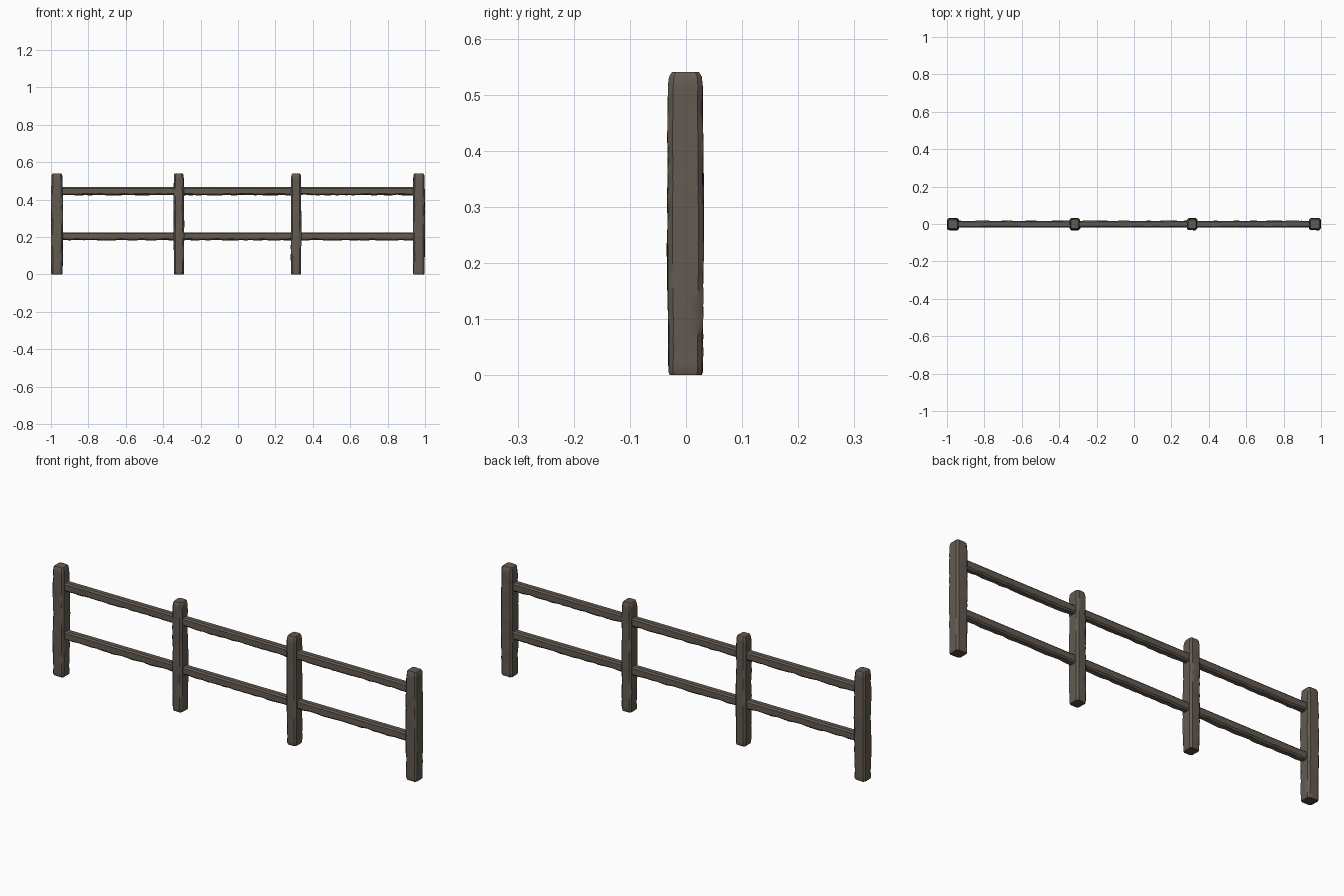
import bpy, bmesh, math, random
from mathutils import Vector, noise

if "Cube" in bpy.data.objects:
    bpy.data.objects.remove(bpy.data.objects["Cube"])

random.seed(4)


def material(name, rgb):
    m = bpy.data.materials.new(name)
    m.diffuse_color = (*rgb, 1)
    m.use_nodes = True
    m.node_tree.nodes["Principled BSDF"].inputs["Base Color"].default_value = m.diffuse_color
    return m


WOOD = material("weathered_wood", (0.125, 0.104, 0.084))
DARK = material("dark_end_grain", (0.075, 0.062, 0.050))


def section(a, b, bevel, sides=3):
    """Rounded rectangle with half sizes a and b, with extra points along each side."""
    corners = [(a, -b + bevel), (a, b - bevel), (a - bevel, b), (-a + bevel, b),
               (-a, b - bevel), (-a, -b + bevel), (-a + bevel, -b), (a - bevel, -b)]
    pts = []
    for i in range(0, 8, 2):
        p, q = Vector(corners[i]), Vector(corners[i + 1])
        pts += [p.lerp(q, k / sides) for k in range(sides + 1)]
    return pts


def loft(name, stations, outline, place, rough):
    """Skin rings of an outline along a length; rough moves each ring point."""
    bm = bmesh.new()
    rings = []
    for t, scale in stations:
        rings.append([bm.verts.new(place(rough(p * scale, t), t)) for p in outline])
    n = len(outline)
    for r0, r1 in zip(rings, rings[1:]):
        for i in range(n):
            bm.faces.new((r0[i], r0[(i + 1) % n], r1[(i + 1) % n], r1[i]))
    bm.faces.new(rings[0][::-1])
    bm.faces.new(rings[-1])
    bmesh.ops.recalc_face_normals(bm, faces=bm.faces)
    me = bpy.data.meshes.new(name)
    bm.to_mesh(me)
    bm.free()
    me.materials.append(WOOD)
    me.materials.append(DARK)
    ob = bpy.data.objects.new(name, me)
    bpy.context.collection.objects.link(ob)
    bpy.ops.object.select_all(action='DESELECT')
    ob.select_set(True)
    bpy.context.view_layer.objects.active = ob
    bpy.ops.object.shade_smooth_by_angle(angle=math.radians(35))
    return ob


def post(name, x, half):
    H = 0.54
    seed = random.uniform(0, 50)
    steps = 30
    stations = [(0.0, 0.86), (0.006, 0.94)]
    stations += [(0.02 + 0.495 * i / steps, 0.95 + 0.05 * math.sin(math.pi * i / steps))
                 for i in range(steps + 1)]
    stations += [(0.532, 0.89), (H, 0.74)]

    # Hewn sides: gentle waves, with deeper nicks along the corners
    def rough(p, t):
        wave = noise.noise((p.x * 18 + seed, p.y * 18, t * 11))
        nick = max(0, noise.noise((p.x * 40, p.y * 40 + seed, t * 38)))
        corner = 1 if min(abs(p.x), abs(p.y)) > half * 0.6 else 0.3
        return p * (1 + 0.07 * wave - 0.13 * nick * corner)

    def place(p, t):
        return (max(-1, min(1, x + p.x)), p.y - 0.001, t)

    ob = loft(name, stations, section(half, 0.032, 0.009), place, rough)
    for f in ob.data.polygons:
        if f.normal.z < -0.8:
            f.material_index = 1


def rail(name, x0, x1, z):
    seed = random.uniform(0, 50)
    n = int((x1 - x0) / 0.015)
    stations = [(x0 + (x1 - x0) * i / n, 1.0) for i in range(n + 1)]

    # Straight upper face, ragged lower edge
    def rough(p, t):
        w = 1 + 0.07 * noise.noise((p.x * 30 + seed, p.y * 30, t * 14))
        low = 1 + (0.22 * noise.noise((seed, p.x * 20, t * 24)) if p.y < 0 else 0)
        return Vector((p.x * w, p.y * low))

    def place(p, t):
        return (t, p.x - 0.001, z + p.y)

    loft(name, stations, section(0.018, 0.021, 0.007), place, rough)


# Four upright posts
posts = [(-0.968, 0.032), (-0.316, 0.028), (0.31, 0.028), (0.967, 0.032)]
for i, (x, half) in enumerate(posts):
    post(f"post_{i + 1}", x, half)

# Two rails in each bay, ending inside the posts
for i in range(3):
    for label, z in (("lower", 0.204), ("upper", 0.445)):
        rail(f"{label}_rail_{i + 1}", posts[i][0] + 0.01, posts[i + 1][0] - 0.01, z)
